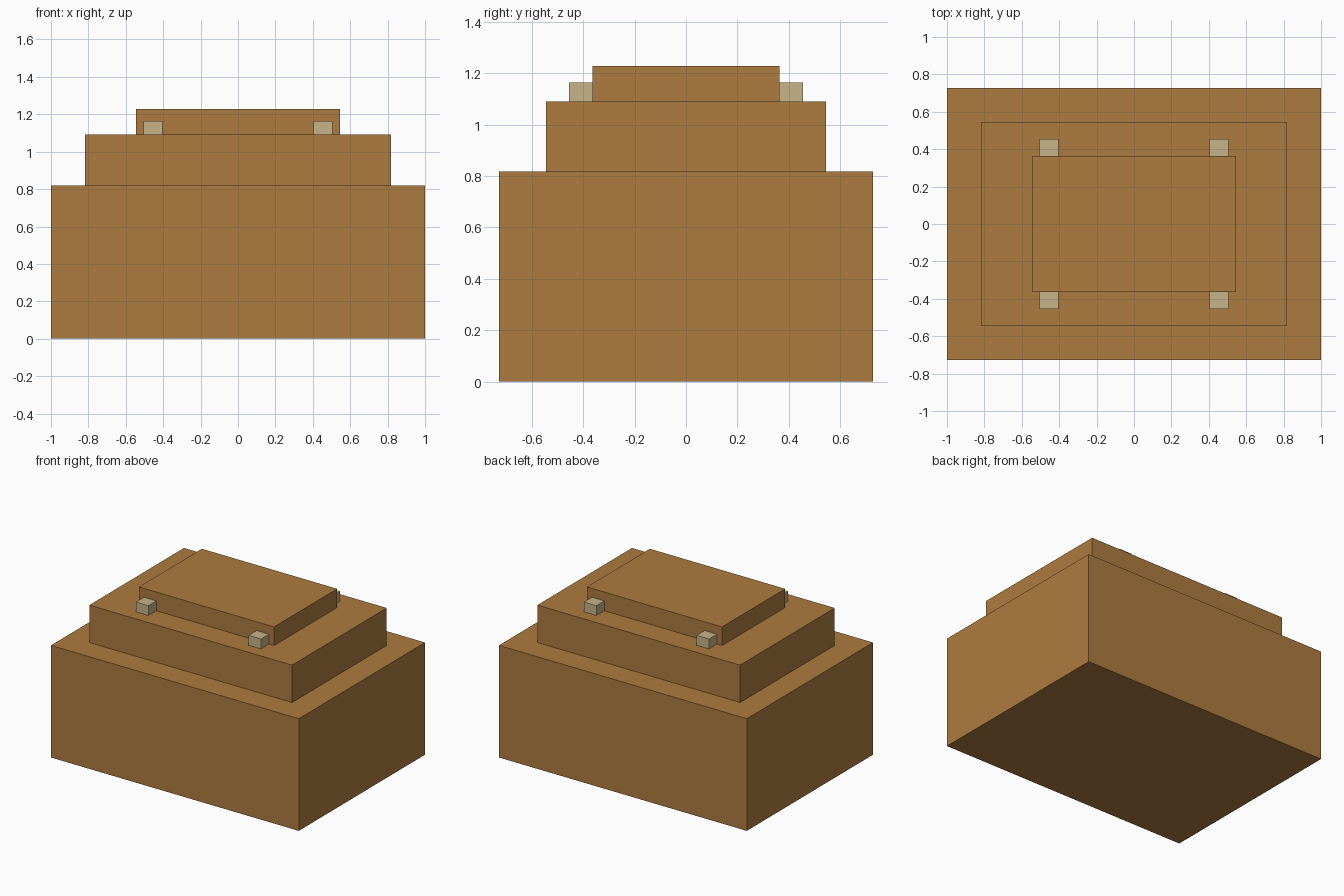
import bpy

if "Cube" in bpy.data.objects:
    bpy.data.objects.remove(bpy.data.objects["Cube"])


def material(name, rgb):
    mat = bpy.data.materials.new(name)
    linear = [((c / 255 + 0.055) / 1.055) ** 2.4 for c in rgb]
    mat.diffuse_color = (*linear, 1)
    mat.use_nodes = True
    mat.node_tree.nodes["Principled BSDF"].inputs["Base Color"].default_value = mat.diffuse_color
    return mat


def box(name, x, y, z0, z1, sx, sy, mat):
    bpy.ops.mesh.primitive_cube_add(size=1, location=(x, y, (z0 + z1) / 2))
    obj = bpy.context.object
    obj.name = name
    obj.scale = (sx, sy, z1 - z0)
    bpy.ops.object.transform_apply(location=False, rotation=False, scale=True)
    obj.data.materials.append(mat)
    return obj


brown = material("warm brown", (174, 124, 64))
tan = material("pale tan", (201, 179, 136))

# Three stacked tiers
U = 1 / 11
box("base_tier", 0, 0, 0, 9 * U, 22 * U, 16 * U, brown)
box("middle_tier", 0, 0, 9 * U, 12 * U, 18 * U, 12 * U, brown)
box("top_tier", 0, 0, 12 * U, 13.5 * U, 12 * U, 8 * U, brown)

# Small blocks beside the long edges of the top tier
for side_x, x_name in ((-1, "left"), (1, "right")):
    for side_y, y_name in ((-1, "front"), (1, "back")):
        box(f"{y_name}_{x_name}_block", side_x * 0.4545, side_y * 0.409,
            12 * U, 1.163, 0.1, 0.0925, tan)
